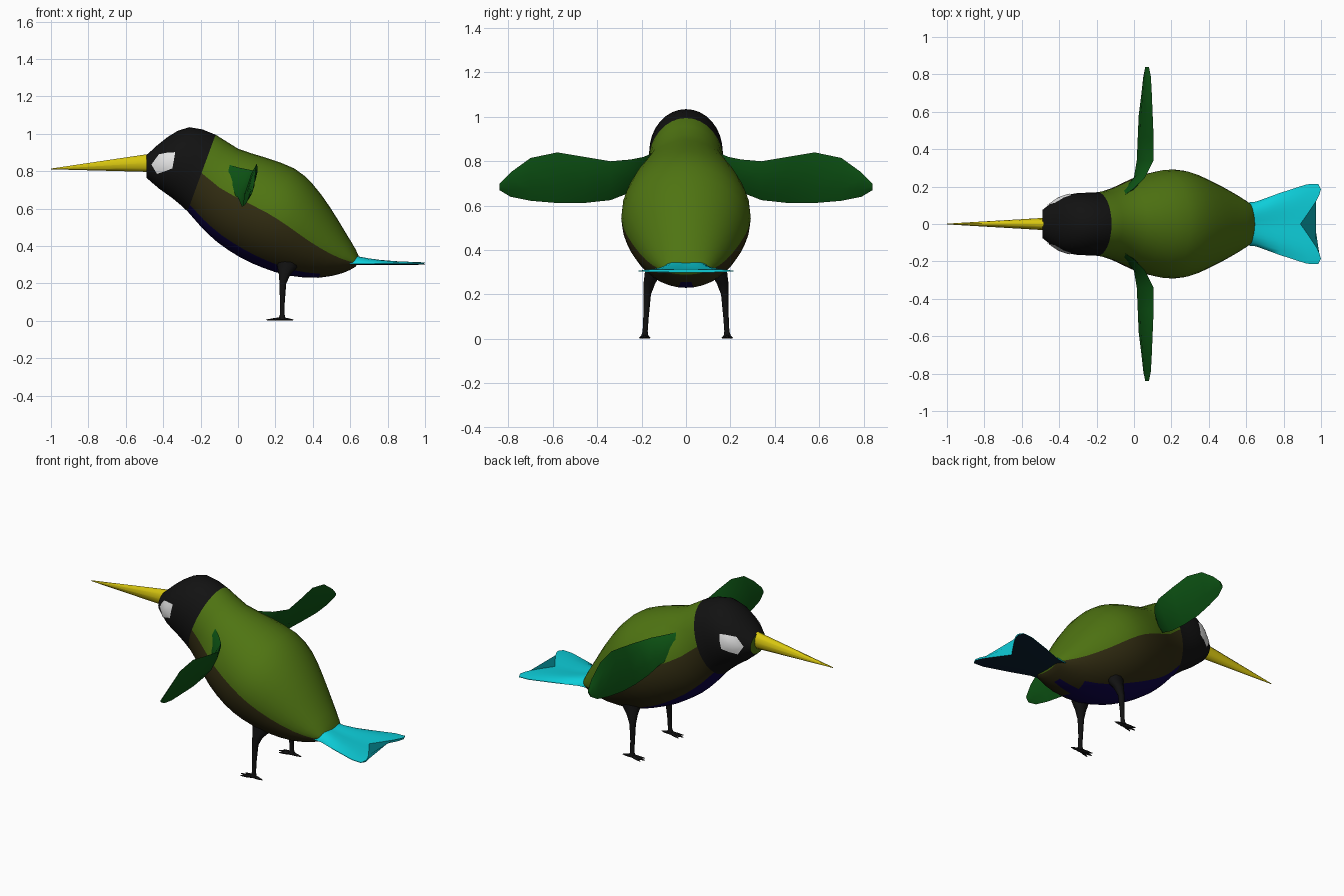
import bpy, bmesh, math
from mathutils import Vector
from mathutils.bvhtree import BVHTree

if "Cube" in bpy.data.objects:
    bpy.data.objects.remove(bpy.data.objects["Cube"])


def material(name, color):
    m = bpy.data.materials.new(name)
    m.diffuse_color = (*color, 1)
    m.use_nodes = True
    m.node_tree.nodes["Principled BSDF"].inputs["Base Color"].default_value = m.diffuse_color
    return m


GREEN = material("olive green", (0.078, 0.175, 0.006))
BROWN = material("dark brown", (0.032, 0.026, 0.006))
NAVY = material("navy", (0.004, 0.001, 0.065))
BLACK = material("black", (0.006, 0.006, 0.006))
WHITE = material("white", (0.8, 0.8, 0.8))
YELLOW = material("beak yellow", (0.68, 0.56, 0.005))
DARK_GREEN = material("wing green", (0.004, 0.09, 0.007))
CYAN = material("cyan", (0.004, 0.62, 0.7))
TEAL = material("dark blue teal", (0.003, 0.014, 0.03))


def make(name, bm, mats, angle=40):
    bmesh.ops.recalc_face_normals(bm, faces=bm.faces)
    me = bpy.data.meshes.new(name)
    bm.to_mesh(me)
    bm.free()
    for m in mats:
        me.materials.append(m)
    ob = bpy.data.objects.new(name, me)
    bpy.context.collection.objects.link(ob)
    bpy.ops.object.select_all(action='DESELECT')
    ob.select_set(True)
    bpy.context.view_layer.objects.active = ob
    bpy.ops.object.shade_smooth_by_angle(angle=math.radians(angle))
    return ob


def loft(rings, rule=None):
    """Skin closed rings; rule(ring index, segment index) gives a material index."""
    bm = bmesh.new()
    vs = [[bm.verts.new(p) for p in r] for r in rings]
    n = len(vs[0])
    for i in range(len(vs) - 1):
        for j in range(n):
            k = (j + 1) % n
            f = bm.faces.new((vs[i][j], vs[i][k], vs[i + 1][k], vs[i + 1][j]))
            if rule:
                f.material_index = rule(i, j)
    bm.faces.new(vs[0])
    bm.faces.new(vs[-1])
    return bm


def ellipse(c, a, b, n):
    c, a, b = Vector(c), Vector(a), Vector(b)
    return [c + a * math.cos(t) + b * math.sin(t)
            for t in (2 * math.pi * j / n for j in range(n))]


def spline(pts, steps):
    """Smooth resampling of a list of equal-length tuples."""
    P = [Vector(p) for p in pts]
    P = [2 * P[0] - P[1]] + P + [2 * P[-1] - P[-2]]
    out = []
    for i in range(1, len(P) - 2):
        a, b, c, d = P[i - 1:i + 3]
        for s in range(steps):
            t = s / steps
            out.append(0.5 * (2 * b + (c - a) * t + (2 * a - 5 * b + 4 * c - d) * t * t
                              + (3 * b - a - 3 * c + d) * t ** 3))
    return out + [P[-2]]


def lerp(table, x):
    for (x0, y0), (x1, y1) in zip(table, table[1:]):
        if x <= x1:
            return y0 + (y1 - y0) * (x - x0) / (x1 - x0)
    return table[-1][1]


# Body: tilted rings given by top x, z, bottom x, z and half width
STEPS, SEG = 2, 32
stations = [
    (-.490, .885, -.49, .765, .075), (-.38, .98, -.42, .705, .14),
    (-.26, 1.035, -.35, .655, .165), (-.12, .995, -.27, .585, .17),
    (0, .92, -.20, .505, .195), (.15, .872, -.11, .42, .25),
    (.30, .815, .01, .34, .288), (.40, .73, .13, .285, .285),
    (.49, .61, .27, .242, .24), (.57, .48, .43, .23, .18),
    (.63, .38, .56, .255, .125), (.65, .33, .63, .29, .09)]
rings = []
for tx, tz, bx, bz, w in spline(stations, STEPS):
    rings.append(ellipse(((tx + bx) / 2, 0, (tz + bz) / 2),
                         (0, w, 0), ((tx - bx) / 2, 0, (tz - bz) / 2), SEG))


def body_rule(i, j):
    if i < 3 * STEPS:
        return 3                                  # head
    if j < SEG // 2:
        return 0                                  # back
    off = abs(j + 0.5 - 0.75 * SEG)               # segments from belly line
    reach = 3 if i < 9 * STEPS else 1
    return 2 if off < reach and i < 10 * STEPS else 1


body_bm = loft(rings, body_rule)
bmesh.ops.recalc_face_normals(body_bm, faces=body_bm.faces)
tree = BVHTree.FromBMesh(body_bm)
make("body", body_bm, [GREEN, BROWN, NAVY, BLACK])

# Eyes: thin patches laid on the head
eye = [(-.46, .835), (-.42, .888), (-.375, .898), (-.335, .90),
       (-.342, .857), (-.35, .815), (-.39, .80), (-.43, .787)]
ex, ez = sum(p[0] for p in eye) / 8, sum(p[1] for p in eye) / 8
for side, label in ((-1, "right"), (1, "left")):
    bm = bmesh.new()

    def on_head(x, z):
        hit, normal, _, _ = tree.ray_cast(Vector((x, side, z)), Vector((0, -side, 0)))
        return bm.verts.new(hit + normal * 0.005)

    hub = on_head(ex, ez)
    loops = [[on_head(ex + (x - ex) * f, ez + (z - ez) * f) for x, z in eye]
             for f in (1 / 3, 2 / 3, 1)]
    for j in range(8):
        k = (j + 1) % 8
        bm.faces.new((hub, loops[0][j], loops[0][k]))
        for a, b in zip(loops, loops[1:]):
            bm.faces.new((a[j], b[j], b[k], a[k]))
    ob = make("eye_" + label, bm, [WHITE])
    if ob.data.polygons[0].normal.y * side < 0:
        ob.data.flip_normals()

# Beak: flattened cone
make("beak", loft([ellipse((-.46, 0, .845), (0, .034, 0), (0, 0, .052), 10),
                   ellipse((-1, 0, .812), (0, .002, 0), (0, 0, .002), 10)]), [YELLOW], 50)

# Wings: y, top edge x, z, bottom edge x, z, half thickness
wing = [(.155, -.05, .835, -.11, .70, .012), (.19, 0, .82, -.05, .69, .014),
        (.25, .06, .808, 0, .66, .014), (.34, .105, .80, .015, .625, .013),
        (.46, .105, .82, .02, .612, .012), (.58, .10, .84, .025, .612, .011),
        (.70, .095, .815, .04, .622, .010), (.79, .09, .75, .05, .64, .008),
        (.84, .08, .70, .06, .67, .004)]
for side, label in ((-1, "right"), (1, "left")):
    wr = []
    for y, tx, tz, bx, bz, t in wing:
        top, bot = Vector((tx, y * side, tz)), Vector((bx, y * side, bz))
        d = (top - bot).normalized()
        # at the root the blade turns to lie along the body
        turn = 0.8 if y < .26 else 0.1
        n = Vector((d.z * (1 - turn), -turn * side, -d.x * (1 - turn))).normalized() * t
        wr.append([bot, bot.lerp(top, .3) + n, bot.lerp(top, .75) + n, top,
                   bot.lerp(top, .75) - n, bot.lerp(top, .3) - n])
    make("wing_" + label, loft(wr), [DARK_GREEN], 45)

# Tail: forked fan, thick at the root
N = 14
width = [(0, .122), (.15, .112), (.5, .165), (.85, .212), (1, .215)]
end = [(0, .89), (.3, .935), (.65, .985), (.85, 1.0), (1, .985)]
rise = [(0, .058), (.25, .032), (.6, .014), (1, .007)]
tail = []
for s in (0, .1, .2, .35, .5, .7, .85, 1):
    upper, lower = [], []
    for k in range(N + 1):
        u = -1 + 2 * k / N
        x = .57 + s * (lerp(end, abs(u)) - .57)
        y = u * lerp(width, s)
        upper.append((x, y, .306 + lerp(rise, s) * (1 - u ** 4) + .001))
        lower.append((x, y, .304 - .006 * (1 - u * u)))
    tail.append(upper + lower[::-1])
ob = make("tail", loft(tail), [CYAN, TEAL], 60)
for p in ob.data.polygons:
    p.material_index = 1 if p.normal.z < -0.5 else 0

# Legs and feet: centre x, y, z, radii x, y
leg = [(.275, .135, .36, .075, .05), (.265, .15, .29, .055, .038),
       (.25, .165, .25, .032, .028), (.24, .175, .2, .018, .018),
       (.237, .18, .1, .013, .013), (.237, .184, .035, .012, .012),
       (.235, .186, .008, .02, .018)]
toes = [(.15, .186), (.165, .162), (.165, .21), (.298, .188)]
for side, label in ((-1, "right"), (1, "left")):
    make("leg_" + label, loft([ellipse((x, y * side, z), (rx, 0, 0), (0, ry, 0), 10)
                               for x, y, z, rx, ry in leg]), [BLACK], 60)
    for i, (x, y) in enumerate(toes):
        d = Vector((x - .235, (y - .186) * side, 0))
        across = Vector((-d.y, d.x, 0)).normalized()
        base = Vector((.235, .186 * side, .011))
        make(f"toe_{label}_{i + 1}",
             loft([ellipse(base, across * .011, (0, 0, .011), 6),
                   ellipse(base + d * .6 - Vector((0, 0, .004)), across * .008, (0, 0, .007), 6),
                   ellipse(base + d - Vector((0, 0, .006)), across * .002, (0, 0, .002), 6)]),
             [BLACK], 60)
